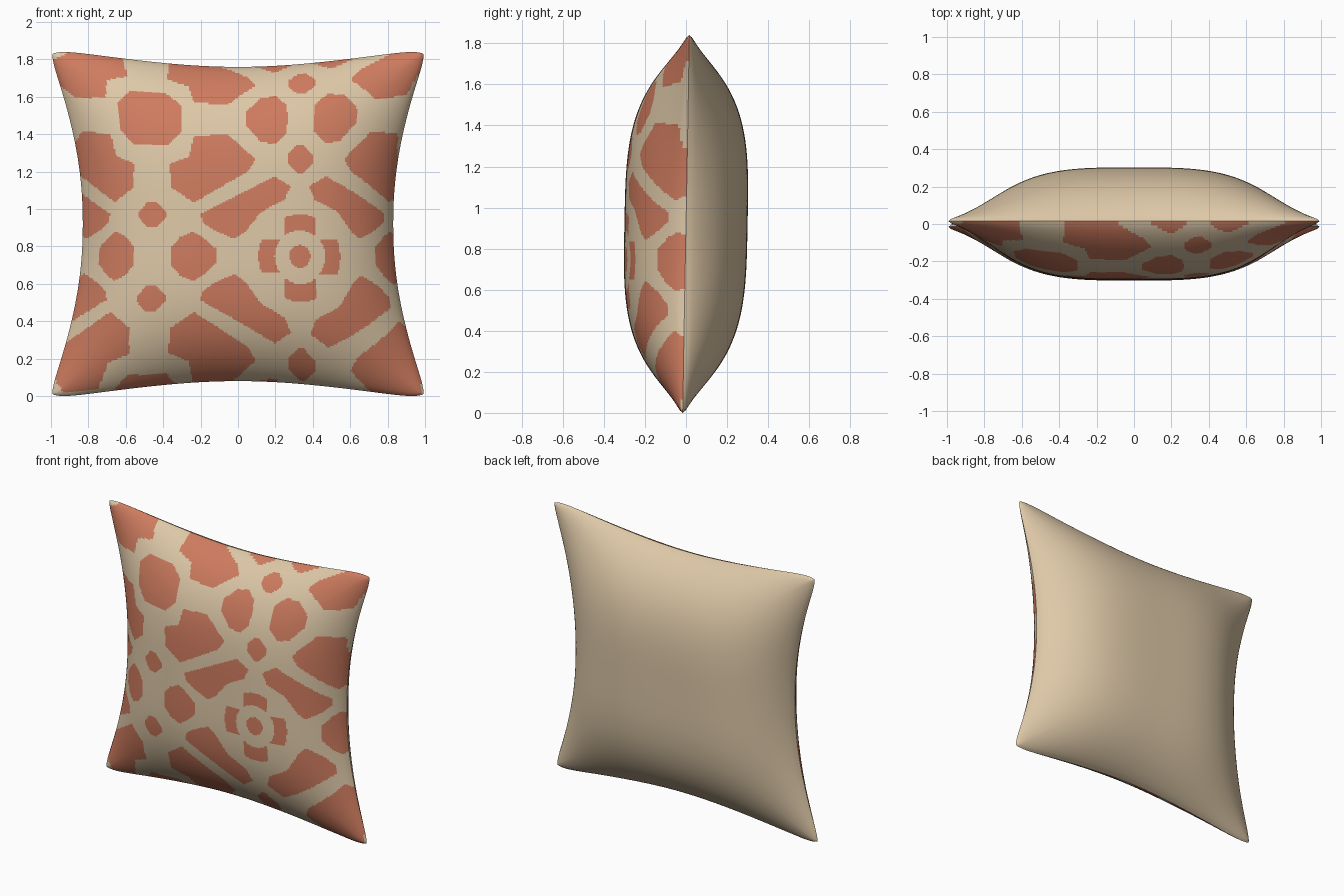
import bpy, bmesh
from math import copysign, hypot

cube = bpy.data.objects.get("Cube")
if cube:
    bpy.data.objects.remove(cube, do_unlink=True)

CELLS = 200          # fabric grid cells per side
MID_Z = 0.92         # height of the cushion centre


def material(name, color):
    mat = bpy.data.materials.new(name)
    mat.use_nodes = True
    mat.diffuse_color = (*color, 1)
    bsdf = next(n for n in mat.node_tree.nodes if n.type == 'BSDF_PRINCIPLED')
    bsdf.inputs["Base Color"].default_value = (*color, 1)
    bsdf.inputs["Roughness"].default_value = 0.9
    return mat


cream = material("cream fabric", (0.73, 0.58, 0.39))
terracotta = material("terracotta print", (0.62, 0.20, 0.115))

# Pattern tile: mirrored left-right and up-down to fill the fabric
LEFT, RIGHT, LOW, HIGH = -0.46, 0.33, 0.75, 1.49
BLOBS = [
    # rounded blob on the lower tile edge
    [(-.355, .7), (-.355, .8), (-.31, .85), (-.24, .88), (-.19, .85), (-.12, .79), (-.12, .7)],
    # rounded blob on the upper tile edge
    [(.04, 1.55), (.04, 1.45), (.12, 1.36), (.2, 1.345), (.26, 1.41), (.265, 1.55)],
    # wedge beside the flower
    [(-.2, .975), (.195, 1.175), (.28, 1.12), (.25, 1.05), (.125, .985),
     (.035, .875), (-.02, .84), (-.135, .89), (-.19, .93)],
    # wedge beside the octagon
    [(-.365, 1.24), (-.26, 1.28), (-.235, 1.39), (-.055, 1.4), (.095, 1.265),
     (.05, 1.2), (-.235, 1.035), (-.355, 1.115)],
]


def fold(s, low, high):
    """Reflect s back and forth into the tile range."""
    span = high - low
    p = (s - low) % (2 * span)
    return low + min(p, 2 * span - p)


def inside(x, z, poly):
    hit = False
    for (ax, az), (bx, bz) in zip(poly, poly[1:] + poly[:1]):
        if (az > z) != (bz > z) and x < ax + (z - az) * (bx - ax) / (bz - az):
            hit = not hit
    return hit


def cut_box(dx, dz, half_x, half_z, diagonal):
    return abs(dx) < half_x and abs(dz) < half_z and abs(dx) + abs(dz) < diagonal


def printed(u, v):
    """True where the fabric carries the terracotta print."""
    def stretch(t):
        return t + copysign(0.6 * max(0, abs(t) - 0.55) ** 2, t)
    x = 0.83 * stretch(u)
    z = MID_Z + 0.84 * (stretch(v) if v > 0 else v)
    if z < LOW:
        z = LOW + (z - LOW) * (0.93 - 0.07 * u)
    x, z = fold(x, LEFT, RIGHT), fold(z, LOW, HIGH)
    # octagon and small diamonds
    if cut_box(x - LEFT, z - HIGH, 0.165, 0.15, 0.24):
        return True
    if cut_box(x - LEFT, z - 0.97, 0.075, 0.065, 0.09):
        return True
    if cut_box(x - RIGHT, z - 1.265, 0.065, 0.075, 0.09):
        return True
    # flower: centre dot and four petals
    dx, dz = abs(x - RIGHT), abs(z - LOW)
    r = hypot(dx, dz)
    if r < 0.057 or (0.135 < r < 0.22 and min(dx, dz) < 0.085):
        return True
    return any(inside(x, z, blob) for blob in BLOBS)


def surface(u, v, side):
    """Point on the stuffed fabric; side is -1 for front, 1 for back."""
    a, b = abs(u), abs(v)
    corner = 0.03 * (a * b) ** 20
    x = u * (0.83 + 0.19 * a ** 2 * b ** 2.2 - corner)
    z = v * (0.84 + 0.10 * b ** 2 * a ** 2 - corner)
    puff = 0.28 * ((1 - a ** 3.5) * (1 - b ** 3.5)) ** 0.85
    lip = 0.02 * (1 - max(a, b) ** 16) ** 0.5
    return x, 0.016 * v + side * (puff + lip), MID_Z + z


def cover(name, side, patterned):
    bm = bmesh.new()
    steps = [2 * i / CELLS - 1 for i in range(CELLS + 1)]
    grid = [[bm.verts.new(surface(u, v, side)) for v in steps] for u in steps]
    half = 1 / CELLS
    for i in range(CELLS):
        for j in range(CELLS):
            quad = [grid[i][j], grid[i + 1][j], grid[i + 1][j + 1], grid[i][j + 1]]
            face = bm.faces.new(quad if side < 0 else quad[::-1])
            face.smooth = True
            if patterned and printed(steps[i] + half, steps[j] + half):
                face.material_index = 1
    mesh = bpy.data.meshes.new(name)
    bm.to_mesh(mesh)
    bm.free()
    mesh.materials.append(cream)
    if patterned:
        mesh.materials.append(terracotta)
    obj = bpy.data.objects.new(name, mesh)
    bpy.context.collection.objects.link(obj)
    return obj


# Printed front and plain back meet at the seam
cover("cushion_front", -1, True)
cover("cushion_back", 1, False)
